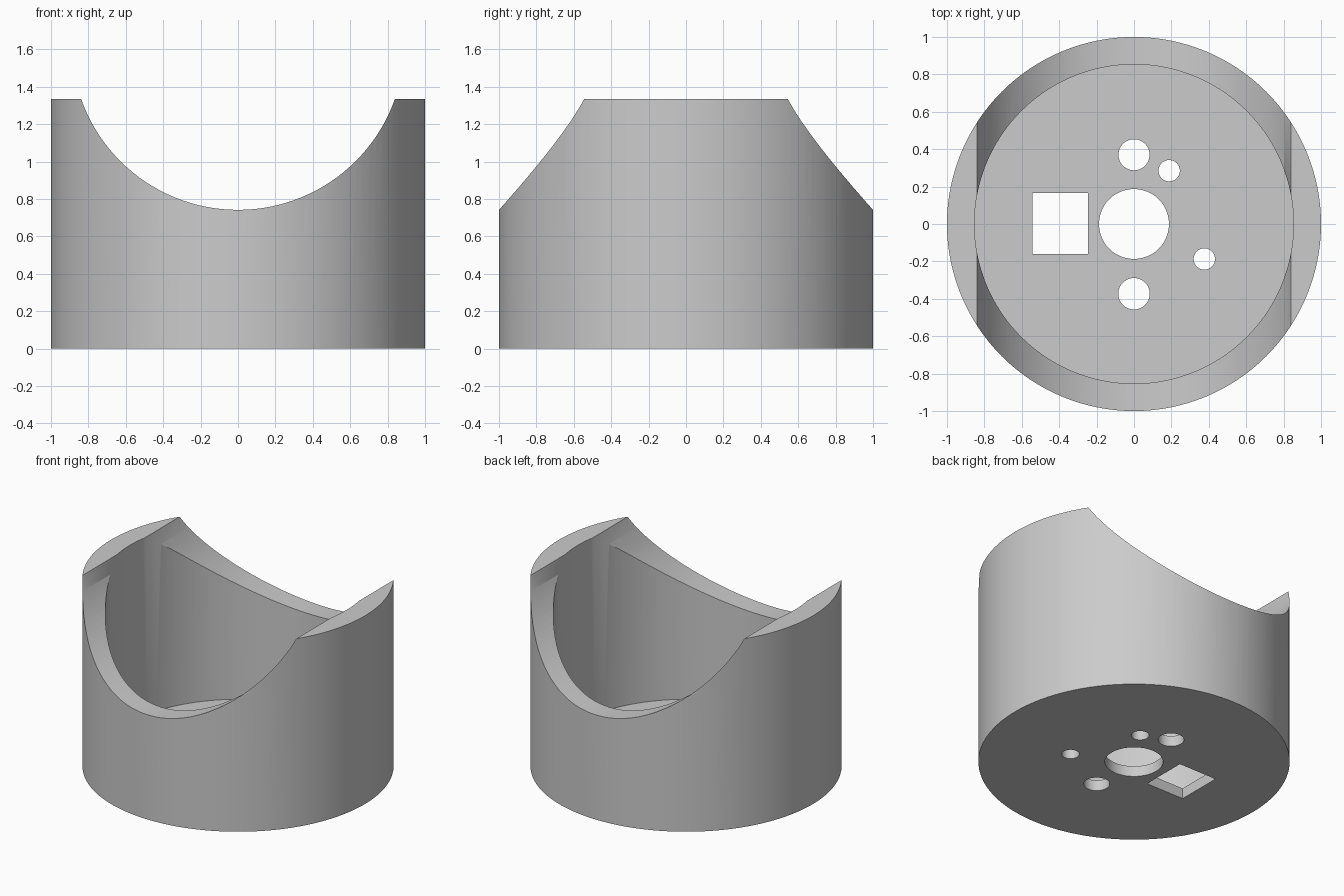
import bpy
from math import pi

if "Cube" in bpy.data.objects:
    bpy.data.objects.remove(bpy.data.objects["Cube"], do_unlink=True)

HEIGHT, FLOOR = 1.335, 0.075

grey = bpy.data.materials.new("plain grey")
grey.use_nodes = True
grey.diffuse_color = (0.6, 0.6, 0.6, 1)
grey.node_tree.nodes["Principled BSDF"].inputs["Base Color"].default_value = (0.6, 0.6, 0.6, 1)


def cylinder(name, radius, depth, location, sides=128, rotation=(0, 0, 0)):
    bpy.ops.mesh.primitive_cylinder_add(vertices=sides, radius=radius, depth=depth,
                                        location=location, rotation=rotation)
    obj = bpy.context.object
    obj.name = name
    obj.data.materials.append(grey)
    return obj


def cut(target, cutter):
    """Subtract the cutter from the target, then discard it."""
    cutter.hide_render = True
    mod = target.modifiers.new("cut", "BOOLEAN")
    mod.operation, mod.solver, mod.object = "DIFFERENCE", "EXACT", cutter
    bpy.context.view_layer.objects.active = target
    bpy.ops.object.modifier_apply(modifier=mod.name)
    bpy.data.objects.remove(cutter, do_unlink=True)


# Round cup with a thin floor
cup = cylinder("saddle_cup", 1, HEIGHT, (0, 0, HEIGHT / 2))
cut(cup, cylinder("cavity", 0.853, 2, (0, 0, FLOOR + 1)))

# Saddle scooped across the rim from front to back
cut(cup, cylinder("saddle", 0.89, 3, (0, 0, 1.632), rotation=(pi / 2, 0, 0)))

# Round holes through the floor: x, y, radius
for x, y, radius in [(0, 0, 0.187), (0, 0.37, 0.083), (0, -0.373, 0.084),
                     (0.188, 0.285, 0.057), (0.376, -0.187, 0.057)]:
    cut(cup, cylinder("floor_hole", radius, 0.4, (x, y, 0), 48))

# Rectangular slot through the floor
bpy.ops.mesh.primitive_cube_add(size=1, location=(-0.394, 0.003, 0))
slot = bpy.context.object
slot.name = "floor_slot"
slot.scale = (0.298, 0.328, 0.4)
slot.data.materials.append(grey)
cut(cup, slot)

# Smooth walls with crisp rims
bpy.ops.object.select_all(action="DESELECT")
cup.select_set(True)
bpy.context.view_layer.objects.active = cup
bpy.ops.object.shade_smooth_by_angle(angle=pi / 6)
